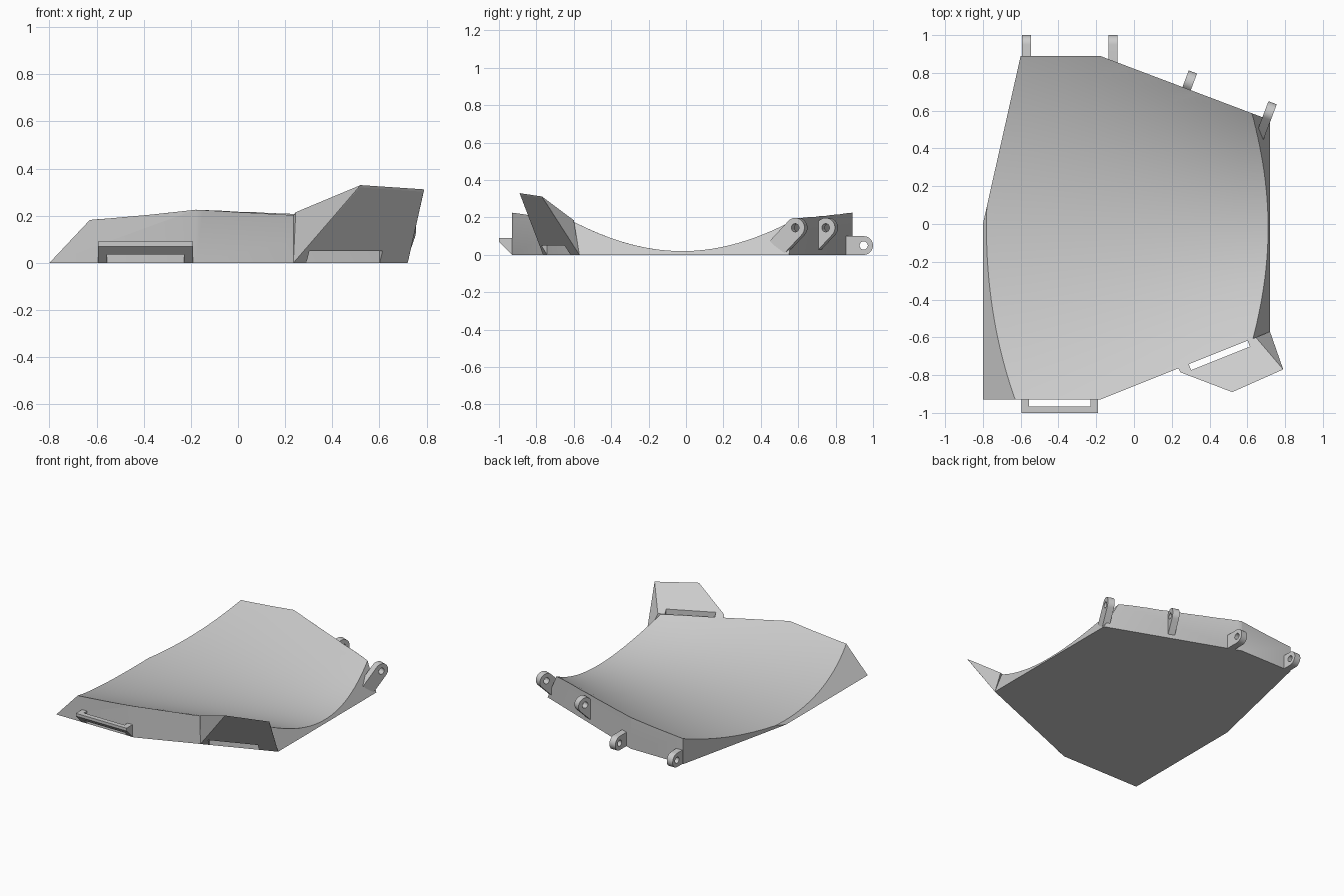
import bpy
import bmesh
from math import pi, cos, sin, radians
from mathutils import Matrix, Vector

cube = bpy.data.objects.get("Cube")
if cube:
    bpy.data.objects.remove(cube, do_unlink=True)

grey = bpy.data.materials.new("light_grey")
grey.use_nodes = True
grey.diffuse_color = (0.6, 0.6, 0.6, 1)
grey.node_tree.nodes["Principled BSDF"].inputs["Base Color"].default_value = (0.6, 0.6, 0.6, 1)


def make_object(name, bm):
    bmesh.ops.recalc_face_normals(bm, faces=bm.faces)
    mesh = bpy.data.meshes.new(name)
    bm.to_mesh(mesh)
    bm.free()
    mesh.materials.append(grey)
    obj = bpy.data.objects.new(name, mesh)
    bpy.context.collection.objects.link(obj)
    return obj


def prism(outline, offset):
    """Closed prism from a flat outline pushed along an offset."""
    bm = bmesh.new()
    face = bm.faces.new([bm.verts.new(p) for p in outline])
    ext = bmesh.ops.extrude_face_region(bm, geom=[face], use_keep_orig=True)
    top = [v for v in ext["geom"] if isinstance(v, bmesh.types.BMVert)]
    bmesh.ops.translate(bm, verts=top, vec=offset)
    return bm


def select_only(obj):
    bpy.ops.object.select_all(action="DESELECT")
    obj.select_set(True)
    bpy.context.view_layer.objects.active = obj


def subtract(obj, cutter):
    mod = obj.modifiers.new("cut", "BOOLEAN")
    mod.operation, mod.solver, mod.object = "DIFFERENCE", "EXACT", cutter
    select_only(obj)
    bpy.ops.object.modifier_apply(modifier=mod.name)
    bpy.data.objects.remove(cutter, do_unlink=True)


def smooth(obj):
    select_only(obj)
    bpy.ops.object.shade_smooth_by_angle(angle=radians(25))


# Body: prism on the footprint, with sloping left and right ends
footprint = [(0.72, 0.55), (-0.18, 0.89), (-0.6, 0.89), (-0.8, 0),
             (-0.8, -0.93), (-0.18, -0.93), (0.72, -0.57)]
bm = prism([(x, y, 0) for x, y in footprint], (0, 0, 0.4))
for x, normal in ((0.72, (1, 0, 0.5)), (-0.8, (-1, 0, 0.94))):
    bmesh.ops.recalc_face_normals(bm, faces=bm.faces)
    bmesh.ops.bisect_plane(bm, geom=bm.verts[:] + bm.edges[:] + bm.faces[:],
                           plane_co=(x, 0, 0), plane_no=Vector(normal).normalized(),
                           clear_outer=True, dist=0.0001)
    rim = [e for e in bm.edges if e.is_boundary]
    bmesh.ops.holes_fill(bm, edges=rim, sides=0)
body = make_object("trough_body", bm)


# Hollow: a channel that tightens towards the right end
def hollow_height(x, y):
    radius = max(1.8 - 1.2 * x, 1.0)
    return 0.02 + (y + 0.02) ** 2 / (2 * radius)


bm = bmesh.new()
bmesh.ops.create_grid(bm, x_segments=12, y_segments=48, size=1.1)
for v in bm.verts:
    v.co.z = hollow_height(v.co.x, v.co.y)
ext = bmesh.ops.extrude_face_region(bm, geom=bm.faces[:], use_keep_orig=True)
for v in ext["geom"]:
    if isinstance(v, bmesh.types.BMVert):
        v.co.z = 1.5
subtract(body, make_object("hollow_cutter", bm))
smooth(body)

# Flared corner flap leaning out over the front right edge
corners = [(0.235, -0.764, 0), (0.72, -0.57, 0), (0.235, -0.764, 0.2),
           (0.245, -0.785, 0.215), (0.645, -0.6, 0.185),
           (0.52, -0.89, 0.33), (0.79, -0.77, 0.312),
           (0.517, -0.885, 0.32), (0.787, -0.765, 0.302)]
bm = bmesh.new()
for c in corners:
    bm.verts.new(c)
hull = bmesh.ops.convex_hull(bm, input=bm.verts[:])
loose = [v for v in bm.verts if not v.link_faces]
bmesh.ops.delete(bm, geom=loose, context="VERTS")
flap = make_object("corner_flap", bm)

# Strap slot down through the flap, along the base edge
along = Vector((0.9, 0.36, 0)).normalized()
out = Vector((along.y, -along.x, 0))
start = Vector((0.29, -0.742, -0.1))
slot = [start - out * 0.002, start + along * 0.335 - out * 0.002,
        start + along * 0.335 + out * 0.034, start + out * 0.034]
subtract(flap, make_object("slot_cutter", prism(slot, (0, 0, 0.8))))

# Strap loop on the front wall
profile = [(-0.92, 0), (-0.93, 0), (-1, 0.07), (-1, 0.09), (-0.92, 0.09)]
loop = make_object("front_strap_loop",
                   prism([(-0.595, y, z) for y, z in profile], (0.405, 0, 0)))
gap = [(-0.555, -0.965, -0.1), (-0.23, -0.965, -0.1),
       (-0.23, -0.93, -0.1), (-0.555, -0.93, -0.1)]
subtract(loop, make_object("gap_cutter", prism(gap, (0, 0, 0.4))))


# Hinge lugs: round-ended plates with a pin hole
def lug(name, pin, heading, tilt, length, radius):
    outline = [(-length, radius), (-length, -radius)]
    outline += [(radius * cos(a), radius * sin(a))
                for a in (pi * (i / 16 - 0.5) for i in range(17))]
    bm = prism([(x, -0.0235, z) for x, z in outline], (0, 0.047, 0))
    place = (Matrix.Translation(pin) @ Matrix.Rotation(heading, 4, "Z")
             @ Matrix.Rotation(-tilt, 4, "Y"))
    bm.transform(place)
    obj = make_object(name, bm)
    hole = bmesh.new()
    bmesh.ops.create_cone(hole, cap_ends=True, segments=24, radius1=0.022,
                          radius2=0.022, depth=0.2,
                          matrix=place @ Matrix.Rotation(pi / 2, 4, "X"))
    subtract(obj, make_object("pin_cutter", hole))
    smooth(obj)


slant = radians(69.3)
lug("back_lug_right", (-0.57, 0.95, 0.05), pi / 2, 0, 0.1, 0.05)
lug("back_lug_middle", (-0.112, 0.95, 0.05), pi / 2, 0, 0.11, 0.05)
lug("angled_lug_inner", (0.293, 0.755, 0.145), slant, radians(45), 0.145, 0.053)
lug("angled_lug_outer", (0.715, 0.592, 0.145), slant, radians(45), 0.152, 0.053)
